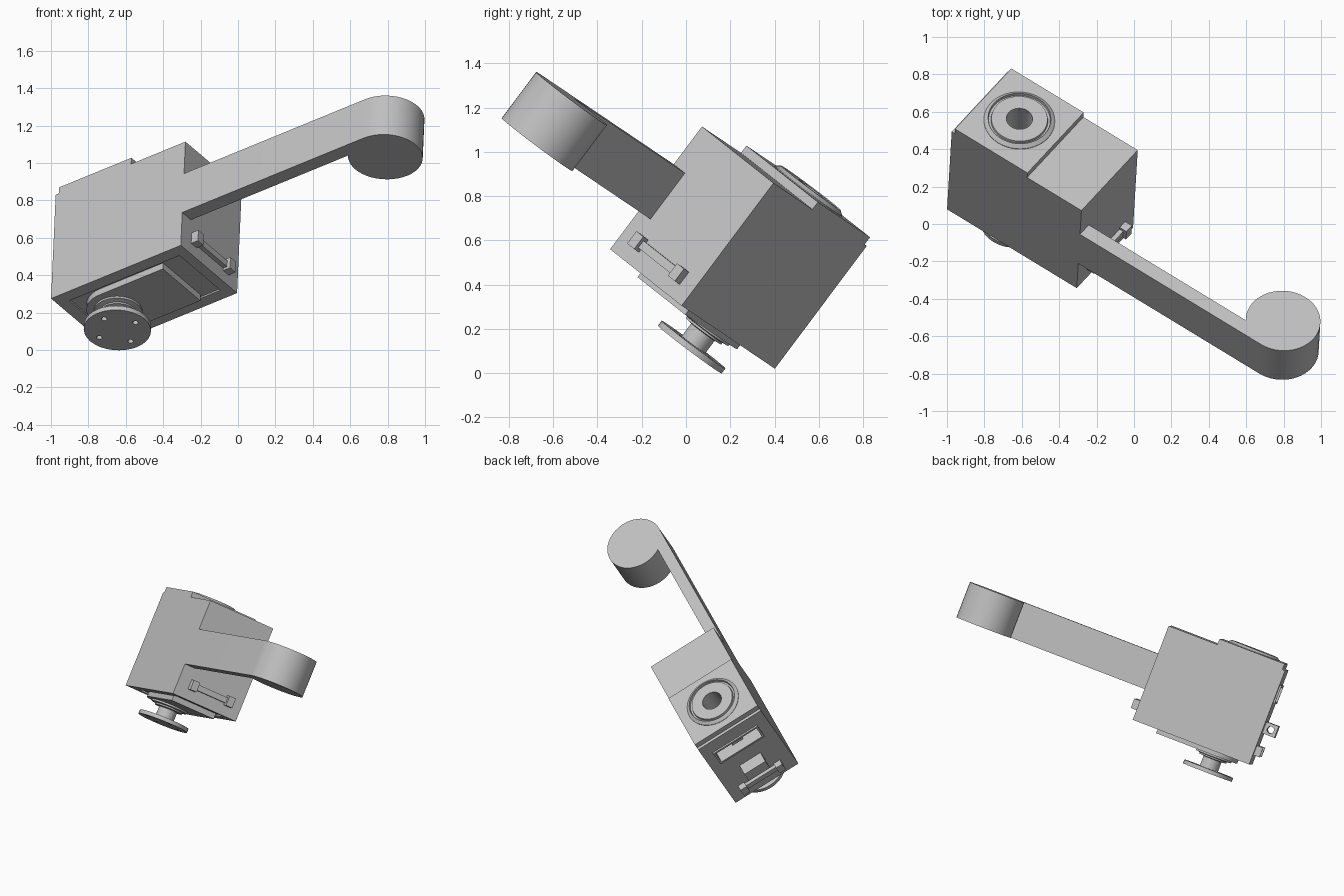
import bpy, bmesh
from math import radians, sin, cos, pi
from mathutils import Matrix, Vector

cube = bpy.data.objects.get("Cube")
if cube:
    bpy.data.objects.remove(cube)

# Tilted frame: x along the arm, y across the body, z along the optical axis
Z = Vector((0.036, 0.599, 0.80)).normalized()
X = Vector((0.806, -0.499, 0.319))
X = (X - Z * X.dot(Z)).normalized()
Y = Z.cross(X)
FRAME = Matrix((X, Y, Z)).transposed().to_4x4()
FRAME.translation = (-0.306, -0.343, 0.56)

grey = bpy.data.materials.new("plain_grey")
grey.use_nodes = True
grey.diffuse_color = (0.53, 0.53, 0.53, 1)
grey.node_tree.nodes["Principled BSDF"].inputs["Base Color"].default_value = grey.diffuse_color

LENGTH, WIDTH, HEIGHT = 0.86, 0.51, 0.693
MID = WIDTH / 2
AXIS_X = -0.60
parts = []


def finish(name, bm):
    bmesh.ops.recalc_face_normals(bm, faces=bm.faces)
    mesh = bpy.data.meshes.new(name)
    bm.to_mesh(mesh)
    bm.free()
    mesh.materials.append(grey)
    obj = bpy.data.objects.new(name, mesh)
    bpy.context.collection.objects.link(obj)
    obj.matrix_world = FRAME
    parts.append(obj)
    return obj


def box(name, x, y, z):
    bm = bmesh.new()
    spans = (x, y, z)
    scale = Matrix.Diagonal([abs(b - a) for a, b in spans] + [1])
    move = Matrix.Translation([(a + b) / 2 for a, b in spans])
    bmesh.ops.create_cube(bm, size=1, matrix=move @ scale)
    return finish(name, bm)


def prism(name, outline, z0, z1):
    bm = bmesh.new()
    face = bm.faces.new([bm.verts.new((x, y, z0)) for x, y in outline])
    top = bmesh.ops.extrude_face_region(bm, geom=[face])["geom"]
    verts = [v for v in top if isinstance(v, bmesh.types.BMVert)]
    bmesh.ops.translate(bm, verts=verts, vec=(0, 0, z1 - z0))
    return finish(name, bm)


def arc(cx, cy, r, start, end, n):
    angles = [radians(start + (end - start) * i / n) for i in range(n + 1)]
    return [(cx + r * cos(a), cy + r * sin(a)) for a in angles]


def cylinder(name, centre, r, depth, turn=Matrix()):
    bm = bmesh.new()
    bmesh.ops.create_cone(bm, cap_ends=True, segments=32, radius1=r, radius2=r,
                          depth=depth, matrix=Matrix.Translation(centre) @ turn)
    return finish(name, bm)


def lathe(name, profile, closed=False):
    """Spin (radius, height) points around the optical axis."""
    bm = bmesh.new()
    verts = [bm.verts.new((AXIS_X + r, MID, z)) for r, z in profile]
    edges = [bm.edges.new(pair) for pair in zip(verts, verts[1:])]
    if closed:
        edges.append(bm.edges.new((verts[-1], verts[0])))
    bmesh.ops.spin(bm, geom=verts + edges, cent=(AXIS_X, MID, 0), axis=(0, 0, 1),
                   angle=2 * pi, steps=48, use_merge=True)
    bmesh.ops.remove_doubles(bm, verts=bm.verts, dist=0.0001)
    return finish(name, bm)


def cut(targets, cutter):
    for obj in targets:
        mod = obj.modifiers.new("cut", "BOOLEAN")
        mod.operation = "DIFFERENCE"
        mod.solver = "EXACT"
        mod.object = cutter
        bpy.context.view_layer.update()
        with bpy.context.temp_override(object=obj, active_object=obj):
            bpy.ops.object.modifier_apply(modifier=mod.name)
    parts.remove(cutter)
    bpy.data.objects.remove(cutter)


# Body and the raised block that carries the eyepiece
body = box("body", (-LENGTH, 0), (0, WIDTH), (0, HEIGHT))
raised = box("raised_block", (-0.84, -0.36), (0, WIDTH), (HEIGHT, 0.734))
cut([body, raised], cylinder("bore", (AXIS_X, MID, 0.68), 0.07, 0.24))
cut([body], box("base_recess", (-0.79, -0.06), (0.07, 0.44), (-0.02, 0.01)))

# Eyepiece ring with a groove
lathe("eyepiece_ring", [(0.07, 0.73), (0.19, 0.73), (0.19, 0.737), (0.168, 0.754),
                        (0.165, 0.738), (0.153, 0.738), (0.15, 0.752), (0.07, 0.752)], True)

# Arm ending in a round pad
prism("arm", [(0, 0)] + arc(1.2, 0.2, 0.2, -90, 216.87, 36) + [(0, 0.08)], 0.22, 0.48)

# Mounting plate, rounded around the turning knob
prism("mounting_plate", [(-0.18, MID - 0.17)] + arc(AXIS_X, MID, 0.17, 270, 90, 20)
      + [(-0.18, MID + 0.17)], -0.03, 0.012)

# Knob: stepped collar, neck and flange with four holes
lathe("knob_neck", [(0, -0.02), (0.13, -0.02), (0.13, -0.042), (0.1, -0.046), (0.1, -0.056),
                    (0.066, -0.06), (0.066, -0.14), (0, -0.14)])
flange = cylinder("knob_flange", (AXIS_X, MID, -0.145), 0.18, 0.028)
for i in range(4):
    angle = i * pi / 2
    spot = (AXIS_X + 0.12 * cos(angle), MID + 0.12 * sin(angle), -0.145)
    cut([flange], cylinder("screw_hole", spot, 0.015, 0.1))

# Strap brackets on both ends: two posts and a low bar
for side, base, out in (("front", 0, 1), ("rear", -LENGTH, -1)):
    for label, y in (("near", 0.09), ("far", 0.38)):
        box(f"{side}_bracket_{label}_post", (base, base + out * 0.045), (y, y + 0.05), (0.07, 0.14))
    box(f"{side}_bracket_bar", (base, base + out * 0.025), (0.14, 0.38), (0.085, 0.125))

# Rear lug with a cross hole
lug = box("rear_lug", (-LENGTH - 0.09, -LENGTH), (0.17, 0.34), (0.23, 0.315))
cut([lug], cylinder("lug_hole", (-LENGTH - 0.045, MID, 0.272), 0.024, 0.4,
                    Matrix.Rotation(pi / 2, 4, "X")))

# Rear slot with a thin frame and a centre catch
frame = box("slot_frame", (-LENGTH - 0.012, -LENGTH), (0.08, 0.44), (0.45, 0.585))
cut([body, frame], box("slot", (-LENGTH - 0.05, -LENGTH + 0.08), (0.095, 0.425), (0.465, 0.57)))
box("slot_catch", (-LENGTH, -LENGTH + 0.08), (0.21, 0.3), (0.535, 0.57))

# Smooth curved walls, keep corners sharp
bpy.ops.object.select_all(action="DESELECT")
for obj in parts:
    obj.select_set(True)
bpy.context.view_layer.objects.active = body
bpy.ops.object.shade_smooth_by_angle(angle=radians(30))
